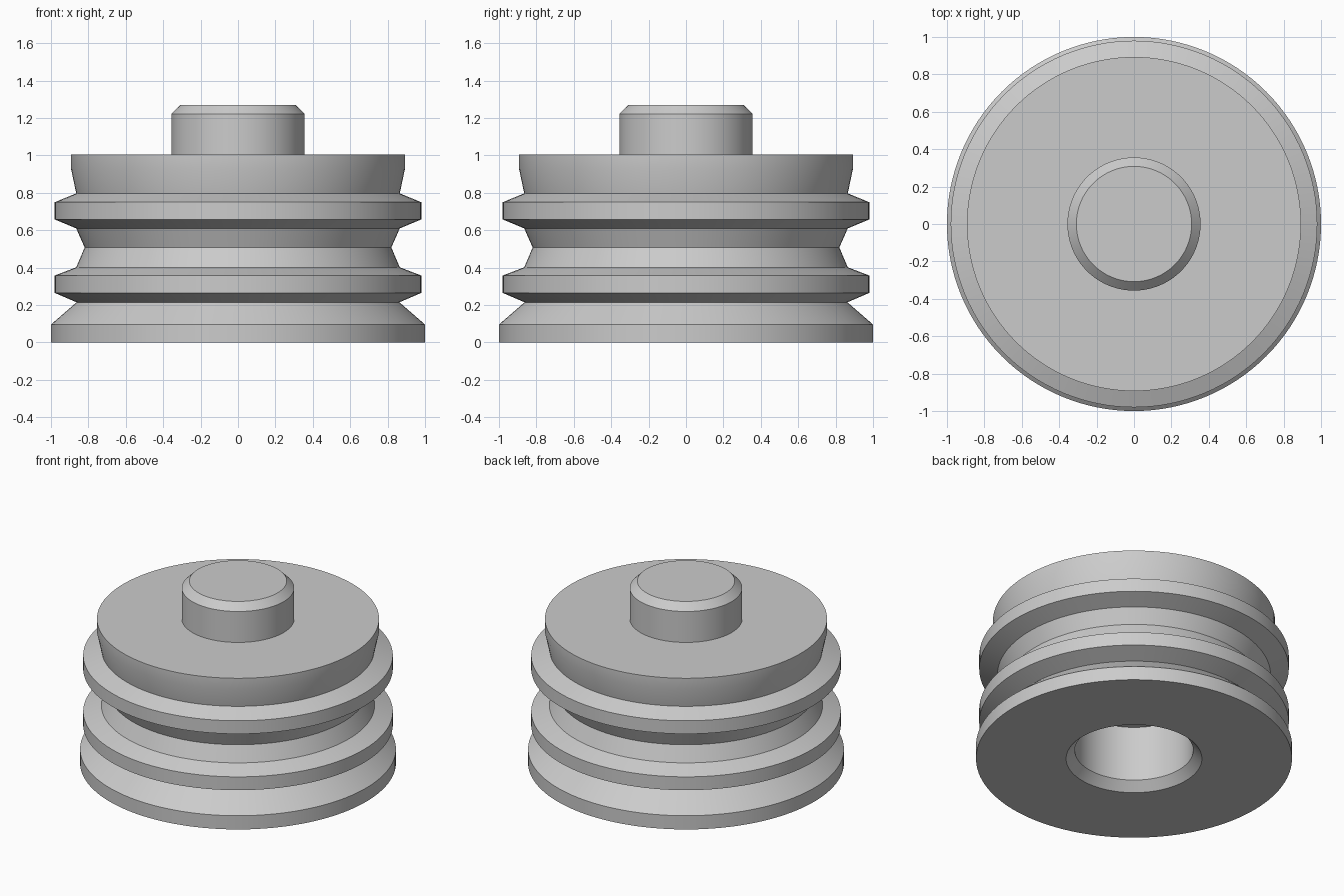
import bpy, bmesh, math

if "Cube" in bpy.data.objects:
    bpy.data.objects.remove(bpy.data.objects["Cube"])

SEGMENTS = 128

grey = bpy.data.materials.new("plain grey")
grey.diffuse_color = (0.6, 0.6, 0.6, 1)
grey.use_nodes = True
grey.node_tree.nodes["Principled BSDF"].inputs["Base Color"].default_value = grey.diffuse_color

# Half section as (radius, height), from the socket ceiling round to the peg top
socket = [(0.375, 0.445), (0.375, 0.06), (0.43, 0.0)]
base_flange = [(1.0, 0.0), (1.0, 0.096), (0.863, 0.215)]
lower_rib = [(0.98, 0.265), (0.98, 0.358), (0.865, 0.402)]
waist = [(0.82, 0.508), (0.865, 0.61)]
upper_rib = [(0.98, 0.658), (0.98, 0.75), (0.865, 0.797)]
crown = [(0.893, 0.93), (0.893, 1.006)]
peg = [(0.356, 1.006), (0.356, 1.222), (0.308, 1.27)]


def lathe(name, profile, material):
    """Turn a profile round the z axis and close both ends with flat caps."""
    bm = bmesh.new()
    rings = []
    for r, z in profile:
        angles = [2 * math.pi * i / SEGMENTS for i in range(SEGMENTS)]
        rings.append([bm.verts.new((r * math.cos(a), r * math.sin(a), z)) for a in angles])
    for low, high in zip(rings, rings[1:]):
        for i in range(SEGMENTS):
            j = (i + 1) % SEGMENTS
            bm.faces.new((low[i], low[j], high[j], high[i]))
    bm.faces.new(rings[0][::-1])
    bm.faces.new(rings[-1])
    bmesh.ops.recalc_face_normals(bm, faces=bm.faces)
    mesh = bpy.data.meshes.new(name)
    bm.to_mesh(mesh)
    bm.free()
    mesh.materials.append(material)
    obj = bpy.data.objects.new(name, mesh)
    bpy.context.collection.objects.link(obj)
    bpy.ops.object.select_all(action='DESELECT')
    obj.select_set(True)
    bpy.context.view_layer.objects.active = obj
    bpy.ops.object.shade_smooth_by_angle(angle=math.radians(20))
    return obj


# Ribbed body turned in one piece with its socket and top peg
lathe("ribbed_body_with_peg",
      socket + base_flange + lower_rib + waist + upper_rib + crown + peg, grey)
